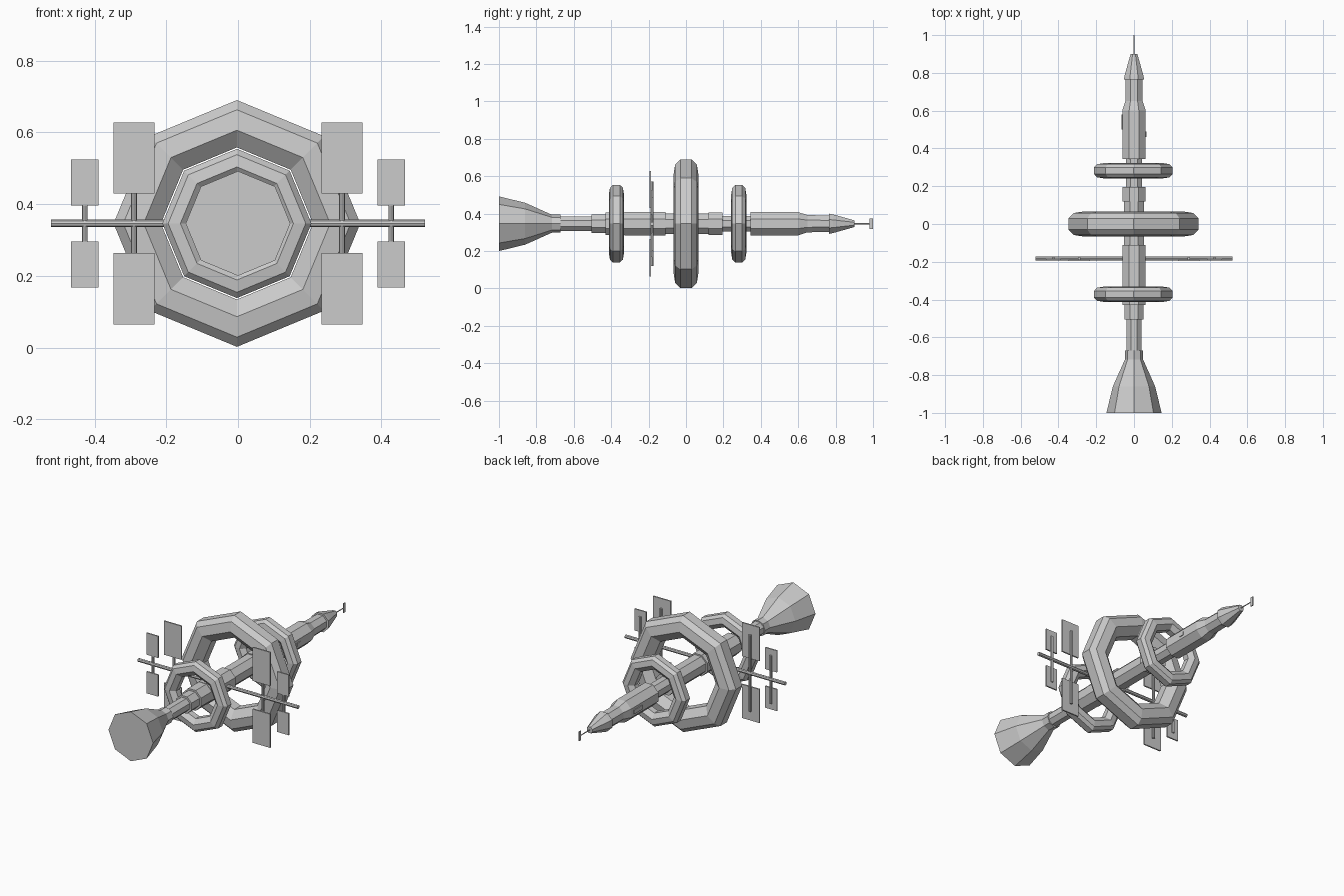
import bpy, bmesh, math
from mathutils import Vector

if "Cube" in bpy.data.objects:
    bpy.data.objects.remove(bpy.data.objects["Cube"])

CZ = 0.346  # height of the long axis


def lathe(name, profile, sides=8, turn=0.0, closed=False, cx=0.0):
    """Revolve (y, radius) points about the long axis; closed makes a ring."""
    bm = bmesh.new()
    loops = []
    for y, r in profile:
        loops.append([bm.verts.new((cx + r * math.sin(turn + i * math.tau / sides), y,
                                    CZ + r * math.cos(turn + i * math.tau / sides)))
                      for i in range(sides)])
    pairs = list(zip(loops, loops[1:]))
    if closed:
        pairs.append((loops[-1], loops[0]))
    else:
        bm.faces.new(loops[0])
        bm.faces.new(loops[-1])
    for a, b in pairs:
        for i in range(sides):
            j = (i + 1) % sides
            bm.faces.new((a[i], a[j], b[j], b[i]))
    bmesh.ops.recalc_face_normals(bm, faces=bm.faces)
    return finish(name, bm)


def finish(name, bm):
    me = bpy.data.meshes.new(name)
    bm.to_mesh(me)
    bm.free()
    ob = bpy.data.objects.new(name, me)
    bpy.context.collection.objects.link(ob)
    return ob


def box(name, lo, hi):
    bm = bmesh.new()
    bmesh.ops.create_cube(bm, size=1)
    lo, hi = Vector(lo), Vector(hi)
    for v in bm.verts:
        v.co = Vector([(lo[k] + hi[k]) / 2 + v.co[k] * (hi[k] - lo[k]) for k in range(3)])
    return finish(name, bm)


def rod(name, a, b, r, sides=8):
    a, b = Vector(a), Vector(b)
    bm = bmesh.new()
    bmesh.ops.create_cone(bm, cap_ends=True, segments=sides, radius1=r, radius2=r,
                          depth=(b - a).length)
    rot = (b - a).to_track_quat('Z', 'Y').to_matrix()
    for v in bm.verts:
        v.co = rot @ v.co + (a + b) / 2
    return finish(name, bm)


def ring(name, y, r, s):
    # faceted tube section, tapering to the inside
    half = [(0.030, 0.0), (0.058, 0.027), (0.067, 0.084), (0.030, 0.132)]
    sec = [(y + w * s, r - d * s) for w, d in half]
    sec += [(y - w * s, r - d * s) for w, d in reversed(half)]
    lathe(name, sec, closed=True, cx=-0.003)


# habitat rings
ring("centre_ring", 0.0, 0.344, 1.0)
ring("rear_ring", -0.372, 0.208, 0.6)
ring("forward_ring", 0.282, 0.208, 0.6)

# engine bell
lathe("engine_bell", [(-1.0, 0.146), (-0.86, 0.112), (-0.717, 0.048), (-0.67, 0.048)])

# hull with stepped modules, radii measured across flats
flat = 1 / math.cos(math.pi / 8)
steps = [(-0.68, 0.039), (-0.505, 0.039), (-0.505, 0.050), (-0.43, 0.050),
         (-0.43, 0.060), (-0.33, 0.060), (-0.33, 0.062), (-0.11, 0.062),
         (-0.11, 0.054), (0.12, 0.054), (0.12, 0.060), (0.195, 0.060),
         (0.195, 0.042), (0.345, 0.042), (0.345, 0.062), (0.60, 0.062),
         (0.65, 0.046), (0.765, 0.044), (0.765, 0.054), (0.785, 0.050),
         (0.90, 0.018)]
lathe("hull", [(y, r * flat) for y, r in steps], turn=math.pi / 8)

# small pods on the forward hull
box("port_pod", (-0.067, 0.50, CZ - 0.012), (-0.05, 0.58, CZ + 0.012))
box("starboard_pod", (0.05, 0.46, CZ - 0.01), (0.066, 0.49, CZ + 0.01))

# nose antenna
rod("antenna_mast", (0, 0.89, CZ), (0, 0.998, CZ), 0.003, 6)
box("antenna_plate", (-0.003, 0.982, CZ - 0.027), (0.003, 1.0, CZ + 0.027))

# solar panel boom, posts and panels
rod("panel_boom", (-0.522, -0.182, CZ), (0.522, -0.182, CZ), 0.0105)
for side, sx in (("left", -1), ("right", 1)):
    for size, x, w, z0, z1, y in (("large", 0.290, 0.057, 0.083, 0.282, -0.192),
                                  ("small", 0.427, 0.038, 0.050, 0.178, -0.187)):
        x *= sx
        rod(f"{side}_{size}_post", (x, -0.182, CZ - z1 * 0.8), (x, -0.182, CZ + z1 * 0.8), 0.008)
        for end, sz in (("upper", 1), ("lower", -1)):
            a, b = sorted((CZ + sz * z0, CZ + sz * z1))
            box(f"{side}_{size}_{end}_panel", (x - w, y - 0.004, a), (x + w, y + 0.004, b))
